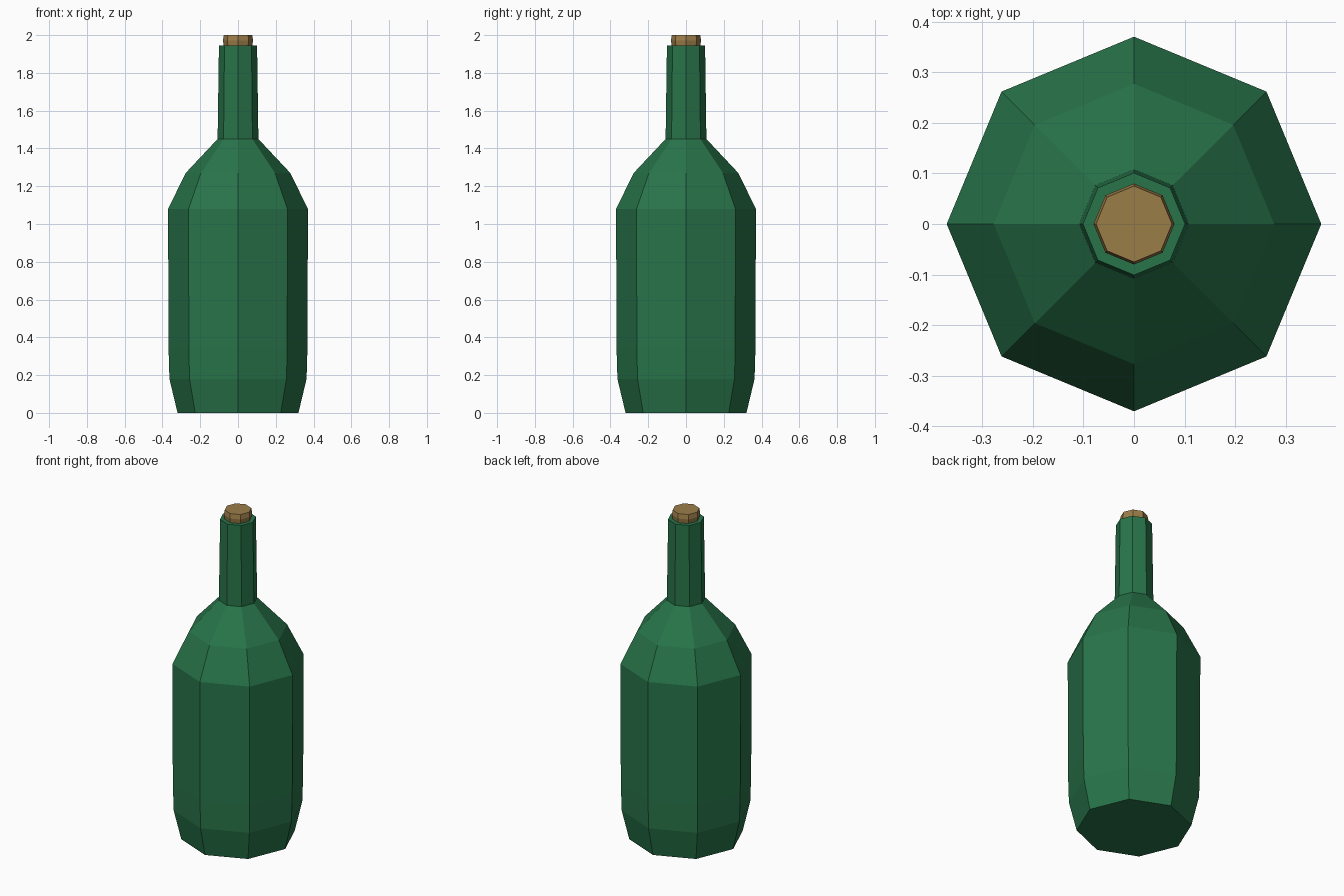
import bpy, bmesh, math

if "Cube" in bpy.data.objects:
    bpy.data.objects.remove(bpy.data.objects["Cube"])

SIDES = 8


def material(name, rgb):
    m = bpy.data.materials.new(name)
    m.diffuse_color = (*rgb, 1.0)
    m.use_nodes = True
    m.node_tree.nodes["Principled BSDF"].inputs["Base Color"].default_value = m.diffuse_color
    return m


def lathe(name, profile, mat):
    """Flat-faced solid of revolution from (radius, height) pairs, capped at both ends."""
    bm = bmesh.new()
    rings = []
    for r, z in profile:
        rings.append([bm.verts.new((r * math.cos(2 * math.pi * i / SIDES),
                                    r * math.sin(2 * math.pi * i / SIDES), z))
                      for i in range(SIDES)])
    for low, high in zip(rings, rings[1:]):
        for i in range(SIDES):
            j = (i + 1) % SIDES
            bm.faces.new((low[i], low[j], high[j], high[i]))
    bm.faces.new(rings[0][::-1])
    bm.faces.new(rings[-1])
    bmesh.ops.recalc_face_normals(bm, faces=bm.faces)
    mesh = bpy.data.meshes.new(name)
    bm.to_mesh(mesh)
    bm.free()
    mesh.materials.append(mat)
    obj = bpy.data.objects.new(name, mesh)
    bpy.context.collection.objects.link(obj)
    return obj


green = material("green_glass", (0.021, 0.175, 0.068))
tan = material("cork_tan", (0.33, 0.205, 0.066))

# Glass body: tapered foot, straight walls, two-step shoulder, slim neck
lathe("bottle_glass", [(0.32, 0.0), (0.363, 0.18), (0.368, 0.35), (0.37, 1.08),
                       (0.277, 1.27), (0.108, 1.45), (0.101, 1.945)], green)

# Cork stopper with a slightly chamfered top
lathe("cork", [(0.073, 1.93), (0.08, 1.972), (0.075, 2.0)], tan)
